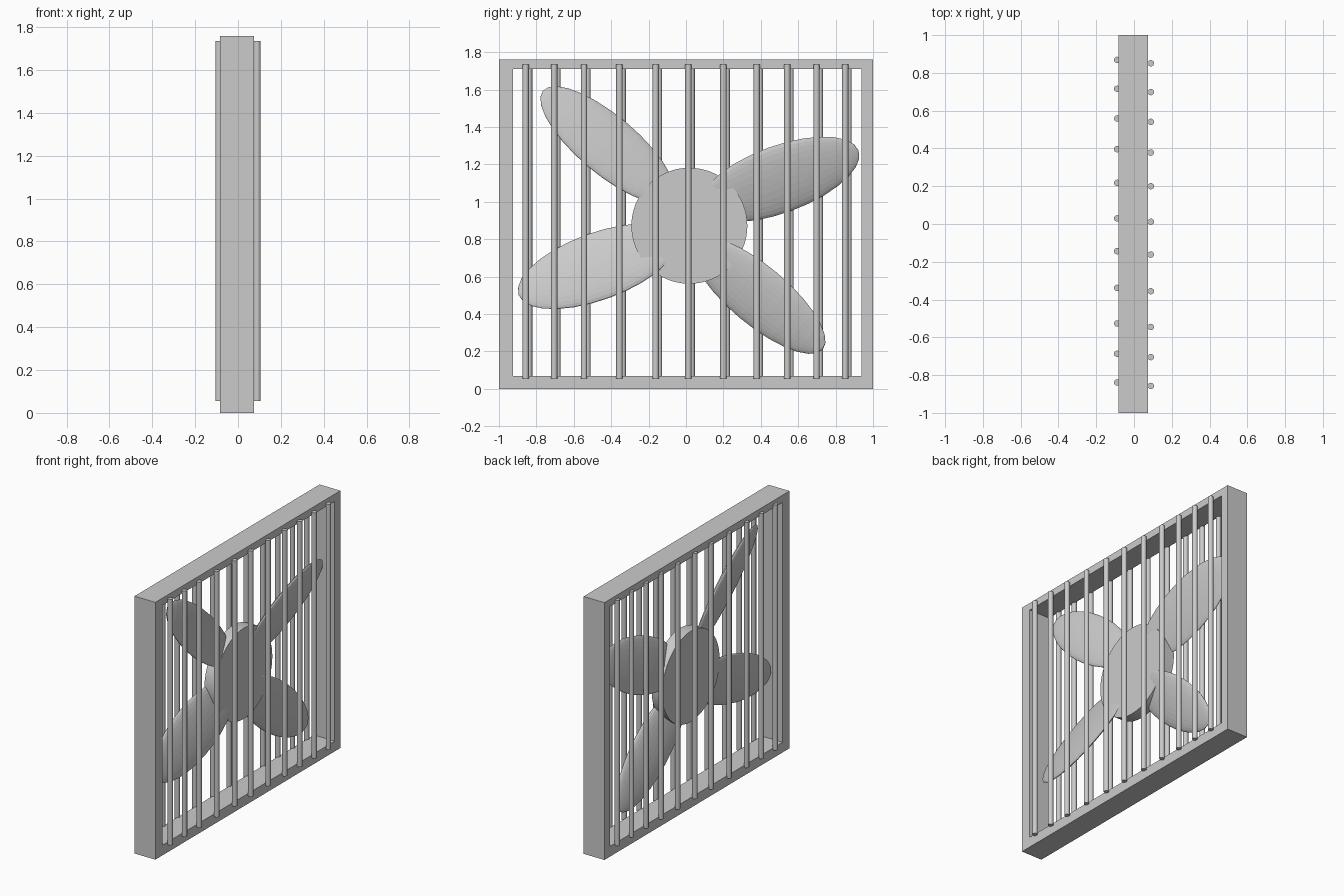
import bpy
import bmesh
from math import radians, cos, sin
from mathutils import Matrix, Vector

if "Cube" in bpy.data.objects:
    bpy.data.objects.remove(bpy.data.objects["Cube"])


def finish(name, bm):
    bmesh.ops.recalc_face_normals(bm, faces=bm.faces)
    me = bpy.data.meshes.new(name)
    bm.to_mesh(me)
    bm.free()
    ob = bpy.data.objects.new(name, me)
    bpy.context.collection.objects.link(ob)
    return ob


def smooth(ob, angle):
    bpy.ops.object.select_all(action='DESELECT')
    ob.select_set(True)
    bpy.context.view_layer.objects.active = ob
    bpy.ops.object.shade_smooth_by_angle(angle=radians(angle))


# Frame: rectangular ring with an opening, extruded in x
bm = bmesh.new()
outer = [(-1, 0), (1, 0), (1, 1.76), (-1, 1.76)]
inner = [(-0.925, 0.07), (0.938, 0.07), (0.938, 1.71), (-0.925, 1.71)]
o = [bm.verts.new((-0.083, y, z)) for y, z in outer]
i = [bm.verts.new((-0.083, y, z)) for y, z in inner]
ring = [bm.faces.new((o[k], o[(k + 1) % 4], i[(k + 1) % 4], i[k])) for k in range(4)]
ext = bmesh.ops.extrude_face_region(bm, geom=ring, use_keep_orig=True)
moved = [v for v in ext["geom"] if isinstance(v, bmesh.types.BMVert)]
bmesh.ops.translate(bm, verts=moved, vec=(0.158, 0, 0))
finish("frame", bm)

# Guard bars: the same row on both faces, the rear one slightly offset
bar_y = [-0.857, -0.705, -0.545, -0.356, -0.162, 0.012, 0.2, 0.378, 0.541, 0.698, 0.851]
for side, x, dy in (("right", 0.089, 0), ("left", -0.089, 0.018)):
    bm = bmesh.new()
    for y in bar_y:
        bmesh.ops.create_cone(bm, cap_ends=True, segments=14, radius1=0.017,
                              radius2=0.017, depth=1.68,
                              matrix=Matrix.Translation((x, y + dy, 0.895)))
    smooth(finish(side + "_guard_bars", bm), 40)

# Hub disc
bm = bmesh.new()
bmesh.ops.create_cone(bm, cap_ends=True, segments=64, radius1=0.31, radius2=0.31, depth=0.08,
                      matrix=Matrix.Translation((-0.01, 0.018, 0.872)) @ Matrix.Rotation(radians(90), 4, 'Y'))
smooth(finish("hub", bm), 40)


# Blades: flattened, pitched ellipsoids
def blade(name, y, z, angle, half_width):
    a, p = radians(angle), radians(15)
    along = Vector((0, cos(a), sin(a)))
    across = Vector((sin(p), -sin(a) * cos(p), cos(a) * cos(p)))
    normal = along.cross(across)
    rot = Matrix((across, normal, along)).transposed().to_4x4()
    bm = bmesh.new()
    bmesh.ops.create_uvsphere(
        bm, u_segments=28, v_segments=14, radius=1,
        matrix=Matrix.Translation((-0.005, y, z)) @ rot @ Matrix.Diagonal((half_width, 0.03, 0.45, 1)))
    finish(name, bm)


blade("blade_1", 0.50, 1.12, 20, 0.186)
blade("blade_2", -0.42, 1.305, 140, 0.162)
blade("blade_3", -0.472, 0.655, 200, 0.186)
blade("blade_4", 0.387, 0.50, 320, 0.162)
